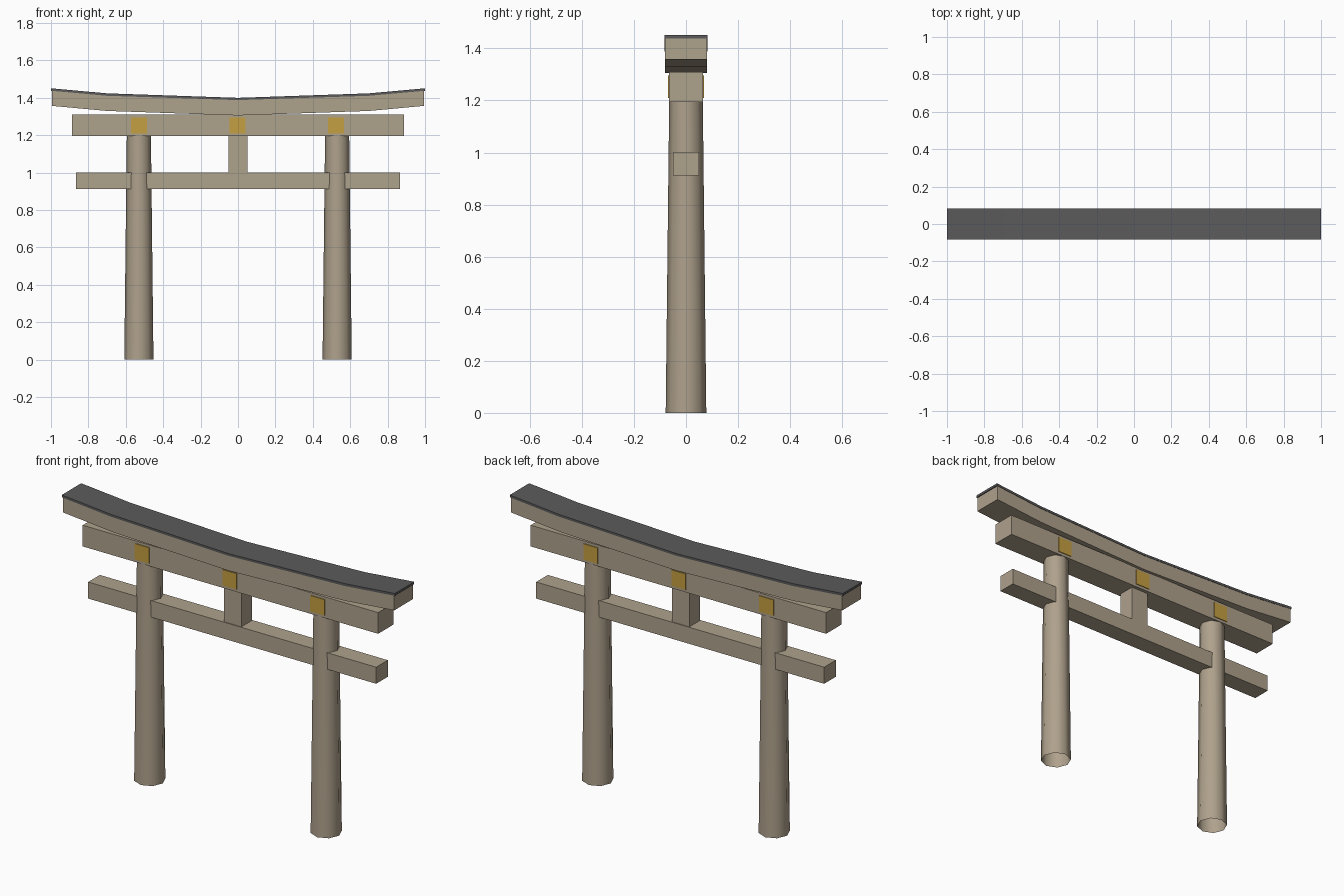
import bpy
import bmesh

cube = bpy.data.objects.get("Cube")
if cube:
    bpy.data.objects.remove(cube, do_unlink=True)


def material(name, rgb):
    m = bpy.data.materials.new(name)
    m.use_nodes = True
    colour = (*rgb, 1.0)
    m.diffuse_color = colour
    m.node_tree.nodes["Principled BSDF"].inputs["Base Color"].default_value = colour
    return m


WOOD = material("weathered wood", (0.43, 0.36, 0.265))
ROOF = material("dark grey roof", (0.105, 0.105, 0.108))
GOLD = material("gold", (0.56, 0.35, 0.055))


def finish(bm, name, mat):
    mesh = bpy.data.meshes.new(name)
    bm.to_mesh(mesh)
    bm.free()
    mesh.materials.append(mat)
    obj = bpy.data.objects.new(name, mesh)
    bpy.context.collection.objects.link(obj)
    return obj


def box(name, mat, x, y, z):
    """Box from (min, max) ranges on each axis."""
    bm = bmesh.new()
    bmesh.ops.create_cube(bm, size=1)
    for v in bm.verts:
        v.co = [lo + (c + 0.5) * (hi - lo) for c, (lo, hi) in zip(v.co, (x, y, z))]
    return finish(bm, name, mat)


def swept_beam(name, mat, half_width, half_length, bottom, top):
    """Upturned beam: mirrored side profile extruded along y."""
    xs = (0, 0.7, half_length)

    def edge(heights):
        right = list(zip(xs, heights))
        return [(-x, z) for x, z in reversed(right[1:])] + right

    bm = bmesh.new()
    low, high = edge(bottom), edge(top)
    rings = []
    for (x, z0), (_, z1) in zip(low, high):
        corners = ((-half_width, z0), (half_width, z0), (half_width, z1), (-half_width, z1))
        rings.append([bm.verts.new((x, y, z)) for y, z in corners])
    for a, b in zip(rings, rings[1:]):
        for i in range(4):
            j = (i + 1) % 4
            bm.faces.new((a[i], a[j], b[j], b[i]))
    bm.faces.new(rings[0])
    bm.faces.new(rings[-1])
    bmesh.ops.recalc_face_normals(bm, faces=bm.faces)
    return finish(bm, name, mat)


PILLAR_X = 0.53
PILLAR_TOP = 1.2

# Tapered eight-sided pillars, open at the ends
for side, x in (("left", PILLAR_X), ("right", -PILLAR_X)):
    bm = bmesh.new()
    bmesh.ops.create_cone(bm, cap_ends=False, segments=8,
                          radius1=0.078, radius2=0.0645, depth=PILLAR_TOP)
    bmesh.ops.translate(bm, verts=bm.verts, vec=(x, 0, PILLAR_TOP / 2))
    for f in bm.faces:
        f.smooth = True
    finish(bm, side + "_pillar", WOOD)

# Straight crossbeams and the strut between them
box("lower_crossbeam", WOOD, (-0.865, 0.865), (-0.05, 0.05), (0.912, 1.002))
box("upper_crossbeam", WOOD, (-0.887, 0.887), (-0.065, 0.065), (1.195, 1.31))
box("centre_strut", WOOD, (-0.052, 0.052), (-0.046, 0.046), (1.0, 1.2))

# Upturned top beam and its thin roof
swept_beam("top_beam", WOOD, 0.081, 0.995, (1.306, 1.33, 1.357), (1.39, 1.413, 1.439))
swept_beam("roof", ROOF, 0.083, 1.0, (1.388, 1.411, 1.438), (1.4, 1.424, 1.451))

# Gold plates on both faces of the upper crossbeam
for place, x in (("left", PILLAR_X - 0.005), ("centre", -0.003), ("right", -PILLAR_X)):
    for face, y in (("front", (-0.069, -0.064)), ("back", (0.064, 0.069))):
        box(f"{place}_{face}_plate", GOLD, (x - 0.043, x + 0.043), y, (1.21, 1.296))
